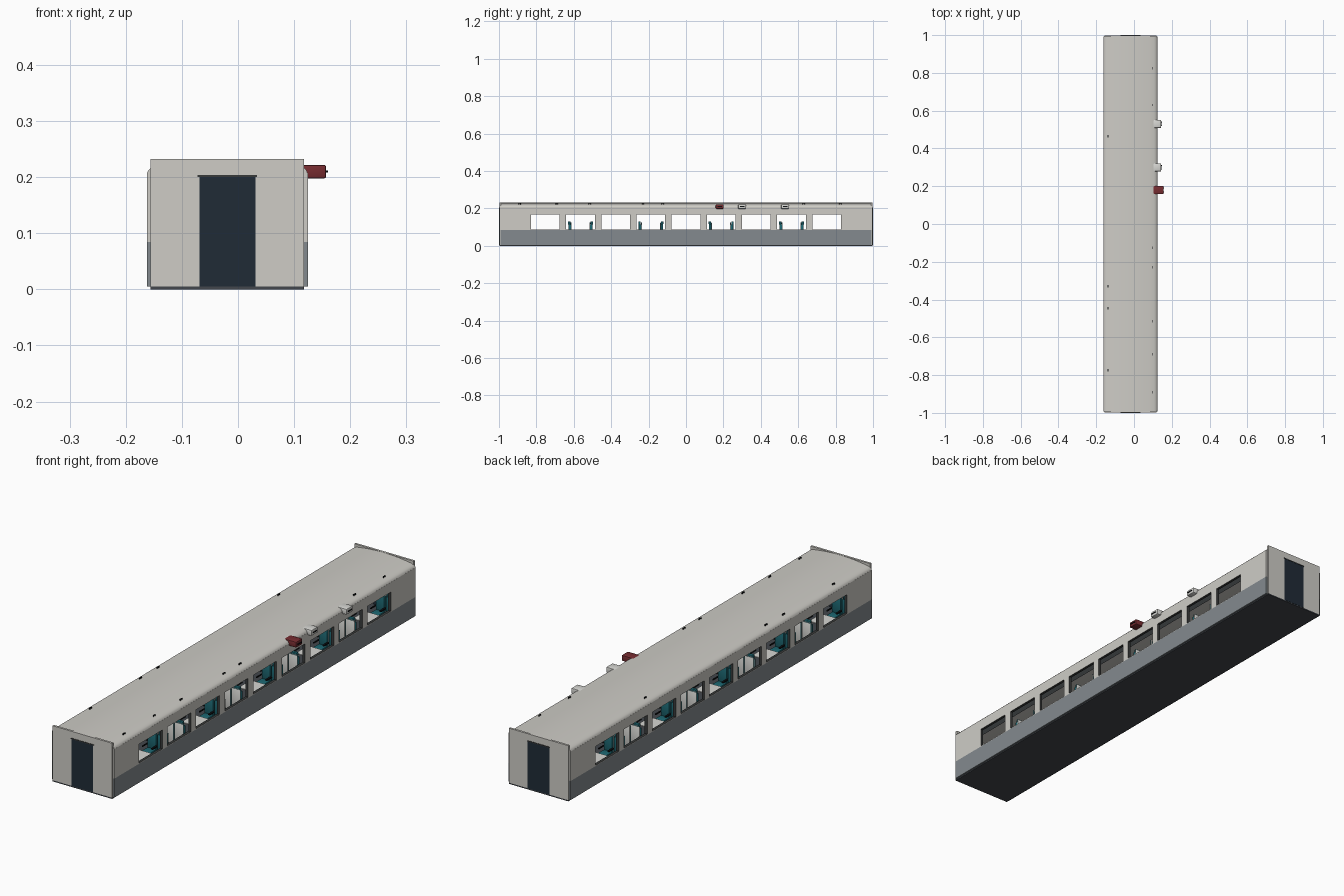
import bpy, bmesh
from mathutils import Vector, Matrix

if "Cube" in bpy.data.objects:
    bpy.data.objects.remove(bpy.data.objects["Cube"])

CX = -0.019        # centre line of the carriage
HALF = 0.1435      # half width over the walls
THICK = 0.012
PITCH, WIN_W, WIN_LO, WIN_HI = 0.188, 0.154, 0.087, 0.166
BAND, WALL_LO, WALL_HI = 0.084, 0.005, 0.207


def material(name, r, g, b):
    m = bpy.data.materials.new(name)
    m.use_nodes = True
    lin = [(c / 255) ** 2.2 for c in (r, g, b)] + [1]
    m.diffuse_color = lin
    m.node_tree.nodes["Principled BSDF"].inputs["Base Color"].default_value = lin
    return m


BODY = material("warm light grey", 205, 203, 197)
SLATE = material("slate grey", 130, 137, 141)
FLOOR = material("charcoal", 68, 72, 77)
DOOR = material("dark navy", 37, 47, 57)
FRAME = material("window frame dark grey", 58, 60, 60)
TEAL = material("teal fabric", 34, 102, 112)
SHELL = material("pale plastic", 214, 214, 210)
RED = material("dark red", 118, 48, 52)
BLACK = material("black", 22, 24, 26)


def finish(name, bm, mats, smooth=False):
    bmesh.ops.recalc_face_normals(bm, faces=bm.faces)
    me = bpy.data.meshes.new(name)
    bm.to_mesh(me)
    bm.free()
    for m in mats:
        me.materials.append(m)
    ob = bpy.data.objects.new(name, me)
    bpy.context.collection.objects.link(ob)
    if smooth:
        bpy.ops.object.select_all(action="DESELECT")
        ob.select_set(True)
        bpy.context.view_layer.objects.active = ob
        bpy.ops.object.shade_smooth_by_angle()
    return ob


def add_box(bm, lo, hi, index=0, bevel=0):
    lo, hi = Vector(lo), Vector(hi)
    mat = Matrix.Translation((lo + hi) / 2) @ Matrix.Diagonal((*(hi - lo), 1))
    verts = bmesh.ops.create_cube(bm, size=1, matrix=mat)["verts"]
    for f in {f for v in verts for f in v.link_faces}:
        f.material_index = index
    if bevel:
        edges = list({e for v in verts for e in v.link_edges})
        bmesh.ops.bevel(bm, geom=edges, offset=bevel, segments=2,
                        affect="EDGES", profile=0.5)


def box(name, lo, hi, mat):
    bm = bmesh.new()
    add_box(bm, lo, hi)
    return finish(name, bm, [mat])


# Floor
box("floor", (CX - 0.137, -0.998, 0), (CX + 0.137, 0.998, WALL_LO), FLOOR)


# Side walls: a panel grid with window cells left out, then thickened
def in_window(y, z):
    near = round(y / PITCH)
    return (abs(near) <= 4 and abs(y - near * PITCH) < WIN_W / 2 + 1e-4
            and WIN_LO - 1e-4 < z < WIN_HI + 1e-4)


def side_wall(name, side):
    bm = bmesh.new()
    ys = [-0.992] + [i * PITCH + s * WIN_W / 2
                     for i in range(-4, 5) for s in (-1, 1)] + [0.992]
    zs = [WALL_LO, BAND, WIN_LO, WIN_HI, WALL_HI]
    grid = [[bm.verts.new((0, y, z)) for z in zs] for y in ys]
    for i in range(len(ys) - 1):
        for j in range(len(zs) - 1):
            if not in_window((ys[i] + ys[i + 1]) / 2, (zs[j] + zs[j + 1]) / 2):
                bm.faces.new((grid[i][j], grid[i + 1][j],
                              grid[i + 1][j + 1], grid[i][j + 1]))
    loose = [v for v in bm.verts if not v.link_faces]
    bmesh.ops.delete(bm, geom=loose, context="VERTS")
    bmesh.ops.solidify(bm, geom=bm.faces[:], thickness=THICK)
    mid = sum(v.co.x for v in bm.verts) / len(bm.verts)
    for v in bm.verts:
        v.co.x = CX + side * (HALF if v.co.x > mid else HALF - THICK)
    bm.normal_update()
    for f in bm.faces:
        c = f.calc_center_median()
        reveal = abs(f.normal.x) < 0.5 and in_window(c.y, c.z)
        f.material_index = 2 if reveal else int(c.z < BAND)
    finish(name, bm, [BODY, SLATE, FRAME])


side_wall("left_wall", 1)
side_wall("right_wall", -1)

# Arched roof shell
half_arch = [(HALF, 0.206), (0.141, 0.212), (0.136, 0.217), (0.125, 0.221),
             (0.1, 0.2245), (0.07, 0.228), (0.035, 0.2305)]
arch = half_arch + [(0, 0.2315)] + [(-x, z) for x, z in reversed(half_arch)]
bm = bmesh.new()
outline = [(x, z) for x, z in arch] + [(x * 0.94, z - 0.006) for x, z in reversed(arch)]
rings = [[bm.verts.new((CX + x, y, z)) for x, z in outline] for y in (-0.992, 0.992)]
n, m = len(outline), len(arch)
for i in range(n):
    k = (i + 1) % n
    bm.faces.new((rings[0][i], rings[0][k], rings[1][k], rings[1][i]))
for ring in rings:
    for i in range(m - 1):
        bm.faces.new((ring[i], ring[i + 1], ring[n - 2 - i], ring[n - 1 - i]))
finish("roof", bm, [BODY], smooth=True)

# End panels with doors and lintels
for name, s in (("front", -1), ("back", 1)):
    def span(a, b):
        return sorted((s * a, s * b))
    for part, w, z0, z1, (y0, y1), mat in (
            ("end_panel", 0.137, WALL_LO, 0.232, span(0.989, 0.998), BODY),
            ("door", 0.05, WALL_LO, 0.2, span(0.987, 0.999), DOOR),
            ("door_lintel", 0.053, 0.2, 0.204, span(0.986, 1.0), FRAME)):
        box(f"{name}_{part}", (CX - w, y0, z0), (CX + w, y1, z1), mat)


# Seats: back to back rows, two seats on each side of the aisle
def seat(bm, x, y, d):
    def part(y0, y1, z0, z1, w, index, bevel):
        a, b = sorted((y + d * y0, y + d * y1))
        add_box(bm, (x - w, a, z0), (x + w, b, z1), index, bevel)
    part(-0.013, -0.008, 0.03, 0.124, 0.021, 1, 0.001)    # back shell
    part(-0.008, 0.004, 0.045, 0.115, 0.02, 0, 0.003)     # back cushion
    part(-0.007, 0.006, 0.114, 0.13, 0.013, 0, 0.003)     # headrest
    part(-0.008, 0.046, 0.036, 0.05, 0.02, 0, 0.004)      # seat cushion
    part(0.0, 0.036, 0.005, 0.036, 0.012, 2, 0)           # pedestal
    for e in (-0.021, 0.021):
        a, b = sorted((y, y + d * 0.035))
        add_box(bm, (x + e - 0.002, a, 0.062), (x + e + 0.002, b, 0.067), 2)


rows = [(c * PITCH + d * 0.061, d) for c in (-3, -1, 1, 3) for d in (-1, 1)]
rows += [(-0.879, 1), (0.879, -1)]
bm = bmesh.new()
for y, d in rows:
    for off in (-0.107, -0.061, 0.061, 0.107):
        seat(bm, CX + off, y, d)
finish("seats", bm, [TEAL, SHELL, BLACK], smooth=True)

# Tables between facing seats
bm = bmesh.new()
for c in (-4, -2, 0, 2, 4):
    for s in (-1, 1):
        x, y = CX + s * 0.09, c * PITCH
        add_box(bm, (x - 0.04, y - 0.04, 0.072), (x + 0.04, y + 0.04, 0.076))
        add_box(bm, (x - 0.005, y - 0.005, 0.005), (x + 0.005, y + 0.005, 0.072), 1)
finish("tables", bm, [SHELL, FRAME])

# Luggage racks above the windows
for name, s in (("left", 1), ("right", -1)):
    a, b = sorted((CX + s * 0.08, CX + s * 0.132))
    box(f"{name}_luggage_rack", (a, -0.95, 0.19), (b, 0.95, 0.193), SLATE)


# Luggage: cases on the racks with carry handles
def case(name, x, y, length, mat, upright):
    bm = bmesh.new()
    h = length / 2
    add_box(bm, (x - h, y - 0.021, 0.198), (x + h, y + 0.021, 0.2215 if not upright else 0.214),
            0, 0.003)
    if upright:
        for e in (-0.005, 0.005):
            add_box(bm, (x - 0.002, y + e - 0.0015, 0.213), (x + 0.002, y + e + 0.0015, 0.227), 1)
        add_box(bm, (x - 0.002, y - 0.0065, 0.225), (x + 0.002, y + 0.0065, 0.228), 1)
    else:
        for e in (-0.01, 0.01):
            add_box(bm, (x + h - 0.001, y + e - 0.002, 0.208), (x + h + 0.003, y + e + 0.002, 0.212), 1)
        add_box(bm, (x + h + 0.001, y - 0.012, 0.208), (x + h + 0.003, y + 0.012, 0.212), 1)
    finish(name, bm, [mat, BLACK], smooth=True)


case("red_case", 0.127, 0.18, 0.06, RED, False)
case("pale_case_front", 0.121, 0.3, 0.046, SHELL, False)
case("pale_case_back", 0.121, 0.53, 0.046, SHELL, False)
for i, y in enumerate((-0.89, -0.69, -0.515, -0.23, -0.125, 0.63, 0.825)):
    case(f"left_rack_case_{i + 1}", 0.097, y, 0.03, (RED, TEAL)[i % 2], True)
for i, y in enumerate((-0.775, -0.445, -0.33, 0.465)):
    case(f"right_rack_case_{i + 1}", -0.138, y, 0.03, (TEAL, RED)[i % 2], True)
